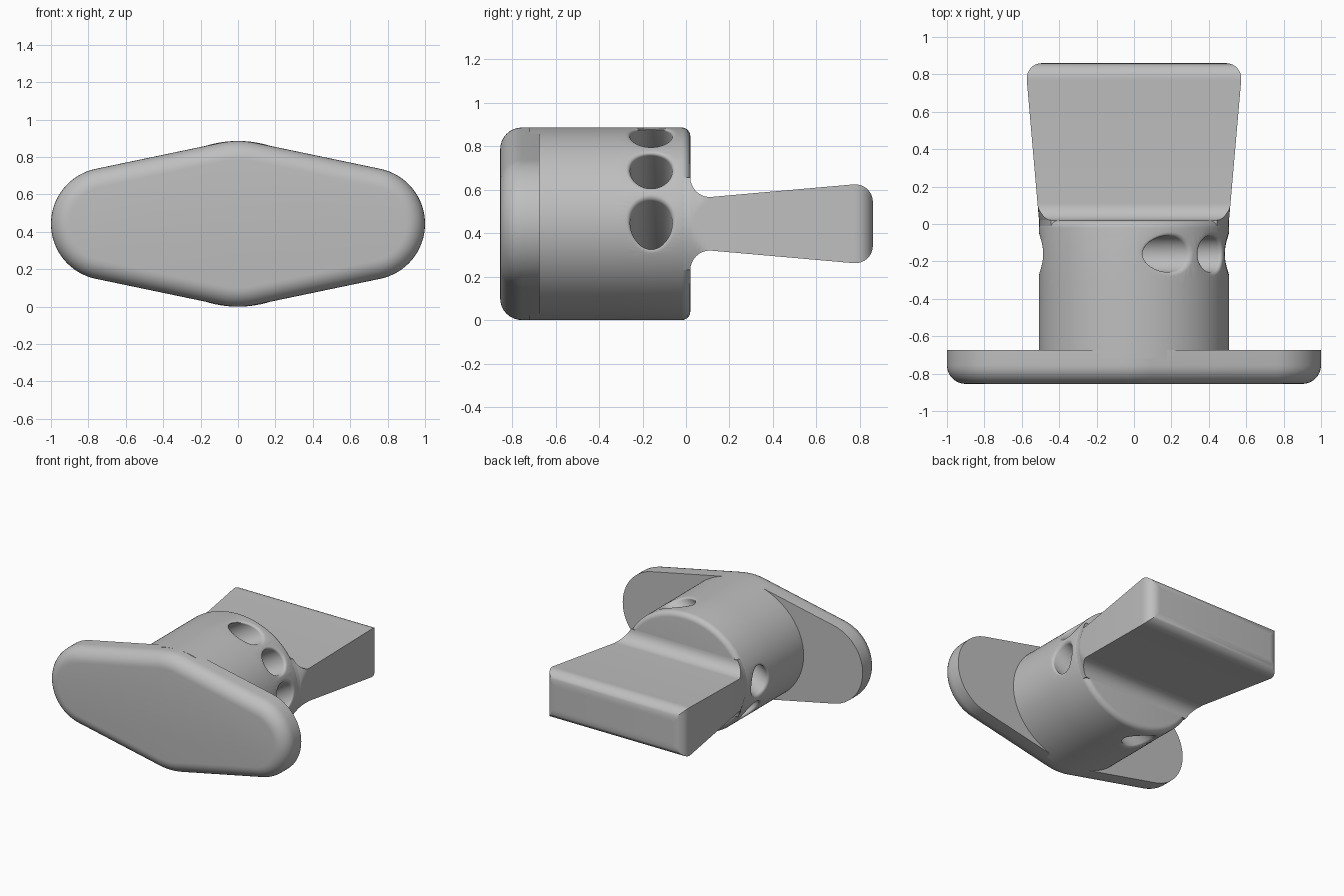
import bpy, bmesh
from math import sin, cos, pi, sqrt, asin, radians

if "Cube" in bpy.data.objects:
    bpy.data.objects.remove(bpy.data.objects["Cube"])

MID = 0.443             # height of the long axis
A, B = 0.508, 0.443     # body half width and half height

grey = bpy.data.materials.new("plain grey")
grey.use_nodes = True
grey.diffuse_color = (0.52, 0.52, 0.52, 1)
grey.node_tree.nodes["Principled BSDF"].inputs["Base Color"].default_value = grey.diffuse_color


def loft(name, rings):
    """Skin a list of equal point rings and cap both ends."""
    bm = bmesh.new()
    loops = [[bm.verts.new(p) for p in ring] for ring in rings]
    n = len(loops[0])
    for lo, hi in zip(loops, loops[1:]):
        for i in range(n):
            j = (i + 1) % n
            bm.faces.new((lo[i], lo[j], hi[j], hi[i]))
    bm.faces.new(loops[0])
    bm.faces.new(loops[-1])
    bmesh.ops.recalc_face_normals(bm, faces=bm.faces)
    mesh = bpy.data.meshes.new(name)
    bm.to_mesh(mesh)
    bm.free()
    mesh.materials.append(grey)
    obj = bpy.data.objects.new(name, mesh)
    bpy.context.collection.objects.link(obj)
    return obj


def activate(obj):
    bpy.ops.object.select_all(action='DESELECT')
    obj.select_set(True)
    bpy.context.view_layer.objects.active = obj


def smooth(obj):
    activate(obj)
    bpy.ops.object.shade_smooth_by_angle(angle=radians(35))


def round_over(radius, steps=8):
    """Pairs of (advance, inset) for a quarter-round edge."""
    angles = [k * pi / 2 / steps for k in range(steps + 1)]
    return [(radius * sin(t), radius * (1 - cos(t))) for t in angles]


# Flange: outline around one large and two small circles, front edge rounded
def flange_ring(y, inset):
    lean = asin((B - 0.3) / 0.7)
    pts = []
    for cx, r, mid, half, n in ((0.7, 0.3, 0, pi / 2 - lean, 32),
                                (0, B, pi / 2, lean, 8),
                                (-0.7, 0.3, pi, pi / 2 - lean, 32),
                                (0, B, 1.5 * pi, lean, 8)):
        for k in range(n + 1):
            t = mid - half + 2 * half * k / n
            pts.append((cx + (r - inset) * cos(t), y, MID + (r - inset) * sin(t)))
    return pts


flange = loft("flange", [flange_ring(-0.675, 0)]
              + [flange_ring(-0.755 - d, i) for d, i in round_over(0.1)])
smooth(flange)


# Body: oval barrel with a softened back rim
def body_ring(y, inset, n=128):
    return [((A - inset) * cos(2 * pi * k / n), y,
             MID + (B - inset) * sin(2 * pi * k / n)) for k in range(n)]


body = loft("body", [body_ring(-0.72, 0), body_ring(-0.32, 0)]
            + [body_ring(-0.02 + d, i) for d, i in round_over(0.04, 6)])

# Slanted through-bores whose mouths flare to follow the oval surface
DX, DZ = cos(radians(31)), sin(radians(31))
PX, PZ = DZ, -DX


def surface_depth(s, side):
    """Where a line at sideways offset s along the bore meets the oval."""
    a = (DX / A) ** 2 + (DZ / B) ** 2
    b = 2 * s * (PX * DX / A ** 2 + PZ * DZ / B ** 2)
    c = s * s * ((PX / A) ** 2 + (PZ / B) ** 2) - 1
    return (-b + side * sqrt(b * b - 4 * a * c)) / (2 * a)


def bore_ring(offset, radius, side, sink, n=48):
    pts = []
    for k in range(n):
        t = 2 * pi * k / n
        s = offset + radius * cos(t)
        depth = side if sink is None else surface_depth(s, side) - side * sink
        pts.append((s * PX + depth * DX, -0.16 + radius * sin(t),
                    MID + s * PZ + depth * DZ))
    return pts


BORE, FLARE = 0.097, 0.02
for offset in (-0.25, 0, 0.25):
    def mouth(side):
        rim = BORE + FLARE
        return [bore_ring(offset, rim, side, None)] + [
            bore_ring(offset, rim - d, side, i) for d, i in round_over(FLARE, 5)]
    cutter = loft("bore_cutter", mouth(-1) + mouth(1)[::-1])
    cutter.hide_render = True
    cut = body.modifiers.new("bore", 'BOOLEAN')
    cut.operation = 'DIFFERENCE'
    cut.solver = 'EXACT'
    cut.object = cutter
    activate(body)
    bpy.ops.object.modifier_apply(modifier=cut.name)
    bpy.data.objects.remove(cutter)
smooth(body)

# Handle: flaring paddle, filleted into the body and rounded at its end
ROOT, NECK, TIP, FILLET, ROUND = 0.02, 0.11, 0.77, 0.09, 0.09


def handle_ring(y, inset=0):
    u = min(max((NECK - y) / FILLET, 0), 1)
    h = 0.123 + FILLET * (1 - sqrt(1 - u * u)) + max(y - NECK, 0) * 0.088 - inset
    w = 0.508 + max(y - ROOT, 0) * 0.087 - inset
    side = []
    for k in range(-6, 7):
        z = h * k / 6
        oval = 0.998 * A * sqrt(1 - (z / B) ** 2) + max(y - ROOT, 0) * 0.4
        side.append((min(w, oval), z))
    return ([(x, y, MID + z) for x, z in side]
            + [(-x, y, MID + z) for x, z in reversed(side)])


handle = loft("handle", [handle_ring(-0.04)]
              + [handle_ring(ROOT + i) for d, i in round_over(FILLET)]
              + [handle_ring(TIP + d, i) for d, i in round_over(ROUND)])
smooth(handle)
